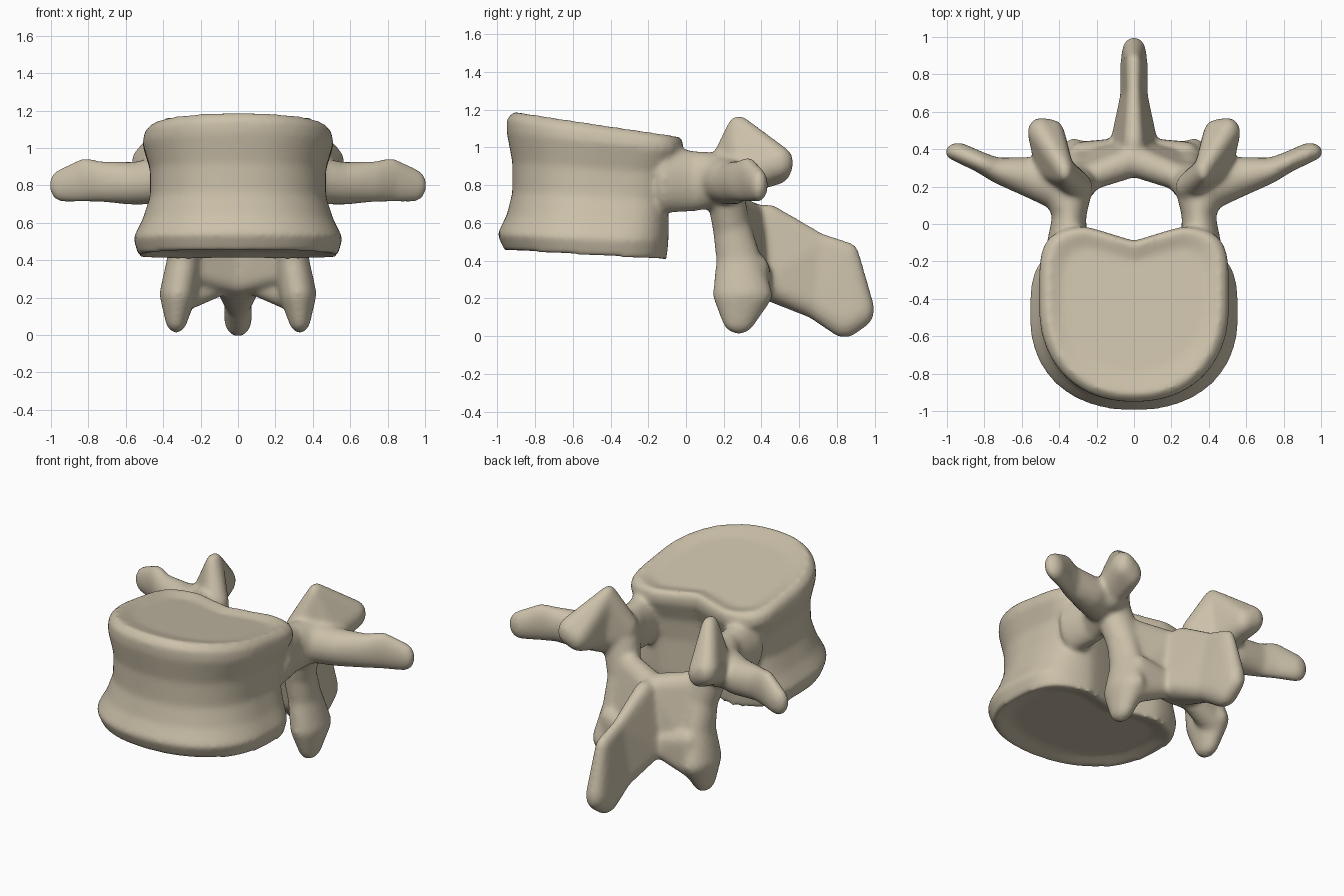
import bpy
import bmesh
from math import sin, cos, pi, copysign
from mathutils import Vector

default = bpy.data.objects.get("Cube")
if default:
    bpy.data.objects.remove(default, do_unlink=True)

bone = bpy.data.materials.new("bone_beige")
bone.use_nodes = True
colour = (0.60, 0.53, 0.40, 1)
bone.diffuse_color = colour
bone.node_tree.nodes["Principled BSDF"].inputs["Base Color"].default_value = colour

# Unit ball points shared by every rounded part
scratch = bmesh.new()
bmesh.ops.create_icosphere(scratch, subdivisions=3, radius=1)
ball = [v.co.copy() for v in scratch.verts]
scratch.free()

bm = bmesh.new()


def power(value, exponent):
    return copysign(abs(value) ** exponent, value)


def body_ring(z_front, z_back, width, y_front, y_back, squareness, segments=96):
    """Rounded front, squarer back with a shallow central notch, tilted in z."""
    ring = []
    middle = y_front + (y_back - y_front) * 0.55
    for i in range(segments):
        angle = 2 * pi * i / segments
        behind = sin(angle) > 0
        exponent = squareness if behind else 0.9
        x = width * power(cos(angle), exponent)
        reach = y_back - middle if behind else middle - y_front
        y = middle + reach * power(sin(angle), exponent)
        if behind:
            y -= 0.08 * max(0, 1 - abs(x) / 0.26) * sin(angle)
        t = (y - y_front) / (y_back - y_front)
        ring.append(bm.verts.new((x, y, z_front + (z_back - z_front) * t)))
    return ring


def loft(rings):
    for lower, upper in zip(rings, rings[1:]):
        for i in range(len(lower)):
            j = (i + 1) % len(lower)
            bm.faces.new((lower[i], lower[j], upper[j], upper[i]))
    bm.faces.new(list(reversed(rings[0])))
    bm.faces.new(rings[-1])


def hull(blobs, side=1):
    """Convex skin around ellipsoids given as centre and radii."""
    verts = []
    for x, y, z, rx, ry, rz in blobs:
        centre = Vector((side * x, y, z))
        verts += [bm.verts.new(centre + p * Vector((rx, ry, rz))) for p in ball]
    bmesh.ops.convex_hull(bm, input=verts)
    for v in verts:
        if v.is_valid and not v.link_faces:
            bm.verts.remove(v)


def chain(blobs, side=1):
    for pair in zip(blobs, blobs[1:]):
        hull(pair, side)


# Drum-shaped body with flared rims and slightly dished ends
loft([body_ring(*row) for row in (
    (0.48, 0.44, 0.42, -0.85, -0.20, 0.6),
    (0.45, 0.40, 0.53, -0.96, -0.09, 0.6),
    (0.54, 0.50, 0.56, -1.00, -0.08, 0.6),
    (0.64, 0.60, 0.51, -0.95, -0.08, 0.55),
    (0.76, 0.72, 0.47, -0.92, -0.08, 0.5),
    (0.92, 0.86, 0.47, -0.92, -0.06, 0.45),
    (1.08, 0.98, 0.51, -0.95, -0.01, 0.4),
    (1.15, 1.03, 0.50, -0.95, -0.01, 0.4),
    (1.19, 1.06, 0.46, -0.91, -0.03, 0.4),
    (1.15, 1.04, 0.38, -0.78, -0.12, 0.4),
)])

# Paired parts of the rear arch
for side in (1, -1):
    # Pedicle from the body to the joint pillar
    chain([(0.36, -0.12, 0.83, 0.11, 0.06, 0.18),
           (0.345, 0.05, 0.82, 0.09, 0.08, 0.16),
           (0.36, 0.19, 0.83, 0.14, 0.10, 0.14)], side)
    # Transverse process, broad at its root
    chain([(0.38, 0.19, 0.83, 0.11, 0.13, 0.13),
           (0.56, 0.25, 0.81, 0.08, 0.11, 0.115),
           (0.73, 0.285, 0.82, 0.05, 0.07, 0.11),
           (0.82, 0.33, 0.83, 0.06, 0.055, 0.12),
           (0.94, 0.385, 0.80, 0.07, 0.05, 0.09)], side)
    # Upper joint process: tall blade running back to a knob
    hull([(0.31, 0.20, 0.88, 0.09, 0.08, 0.11),
          (0.37, 0.28, 1.08, 0.05, 0.07, 0.09),
          (0.43, 0.30, 0.84, 0.10, 0.09, 0.11)], side)
    hull([(0.37, 0.28, 1.08, 0.05, 0.07, 0.09),
          (0.43, 0.30, 0.86, 0.10, 0.09, 0.11),
          (0.50, 0.49, 0.92, 0.07, 0.08, 0.09),
          (0.44, 0.48, 0.89, 0.07, 0.08, 0.09)], side)
    # Lower joint process
    chain([(0.33, 0.20, 0.80, 0.12, 0.10, 0.12),
           (0.28, 0.24, 0.58, 0.10, 0.10, 0.12),
           (0.29, 0.28, 0.40, 0.09, 0.12, 0.10),
           (0.32, 0.30, 0.22, 0.10, 0.16, 0.10),
           (0.33, 0.28, 0.09, 0.06, 0.09, 0.08)], side)
    # Lamina closing the canal
    hull([(0.27, 0.24, 0.67, 0.09, 0.07, 0.09),
          (0.24, 0.32, 0.36, 0.08, 0.08, 0.09),
          (0, 0.34, 0.62, 0.06, 0.09, 0.09),
          (0, 0.38, 0.30, 0.07, 0.08, 0.09)], side)
    # Web sloping from the lamina to the lower joint
    hull([(0.06, 0.40, 0.30, 0.05, 0.06, 0.08),
          (0.28, 0.36, 0.36, 0.07, 0.08, 0.08),
          (0.30, 0.36, 0.20, 0.07, 0.08, 0.08)], side)

# Spinous process
root = [(0, 0.43, 0.62, 0.06, 0.09, 0.08),
        (0, 0.43, 0.28, 0.13, 0.07, 0.09)]
waist = [(0, 0.70, 0.49, 0.04, 0.06, 0.06),
         (0, 0.68, 0.18, 0.075, 0.07, 0.09)]
tip = [(0, 0.85, 0.43, 0.045, 0.07, 0.07),
       (0, 0.84, 0.09, 0.075, 0.10, 0.10),
       (0, 0.92, 0.14, 0.065, 0.08, 0.10)]
hull(root + waist)
hull(waist + tip)

bmesh.ops.recalc_face_normals(bm, faces=bm.faces)
mesh = bpy.data.meshes.new("vertebra")
bm.to_mesh(mesh)
bm.free()
mesh.materials.append(bone)
vertebra = bpy.data.objects.new("vertebra", mesh)
bpy.context.collection.objects.link(vertebra)

# Fuse the parts into one skin and soften the joins
fuse = vertebra.modifiers.new("fuse", "REMESH")
fuse.mode = "VOXEL"
fuse.voxel_size = 0.013
fuse.use_smooth_shade = True
soften = vertebra.modifiers.new("soften", "SMOOTH")
soften.factor = 0.5
soften.iterations = 18
